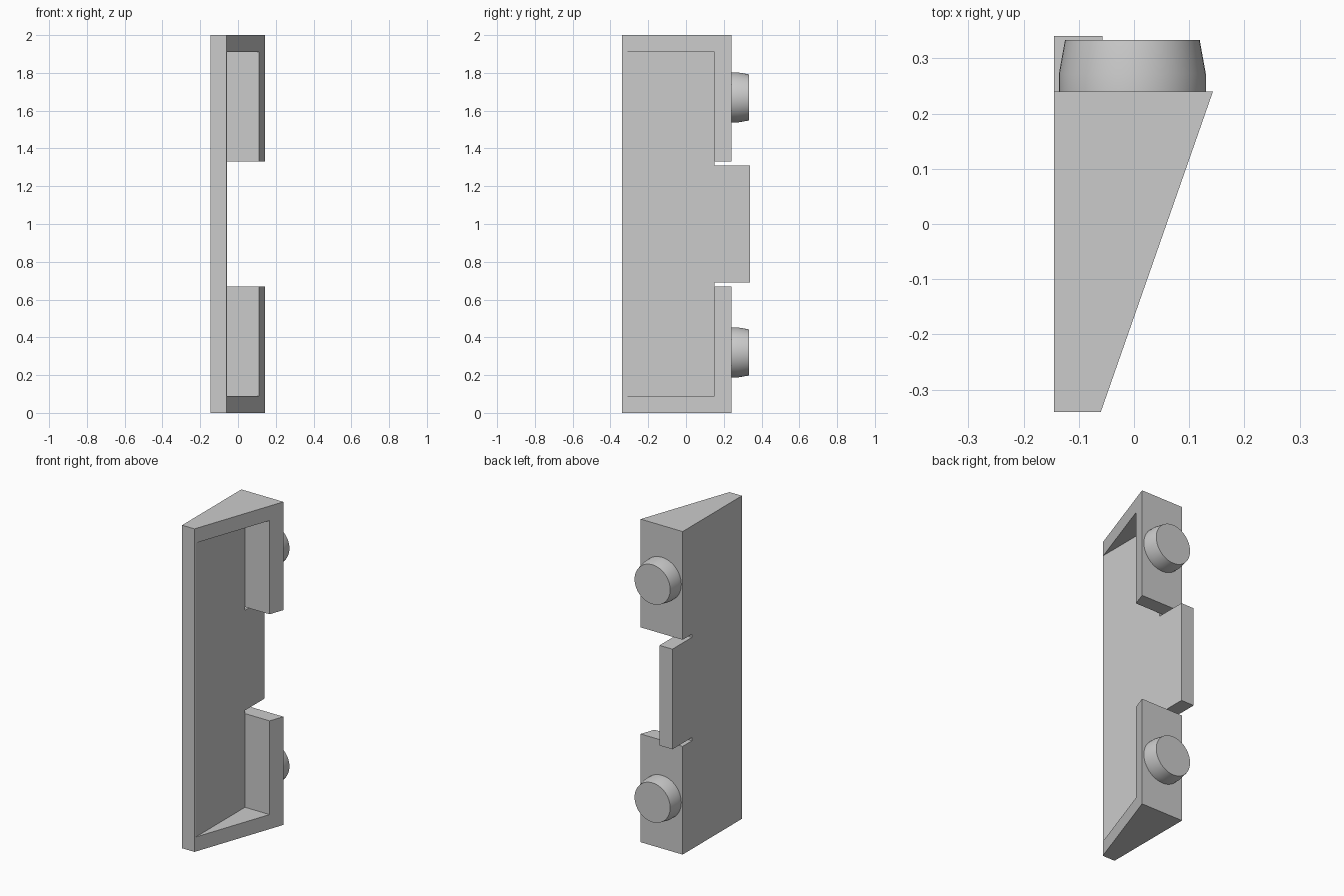
import bpy, bmesh, math
from mathutils import Matrix

cube = bpy.data.objects.get("Cube")
if cube:
    bpy.data.objects.remove(cube, do_unlink=True)

grey = bpy.data.materials.new("plain grey")
grey.use_nodes = True
colour = (0.6, 0.6, 0.6, 1)
grey.diffuse_color = colour
grey.node_tree.nodes["Principled BSDF"].inputs["Base Color"].default_value = colour

H = 2.0
LEFT, INNER, SLOPE = -0.145, -0.057, 0.143     # plate sides and widest point
FRONT, WALL, BACK, TAB = -0.34, 0.15, 0.24, 0.34


def finish(name, bm):
    bmesh.ops.recalc_face_normals(bm, faces=bm.faces)
    mesh = bpy.data.meshes.new(name)
    bm.to_mesh(mesh)
    bm.free()
    mesh.materials.append(grey)
    ob = bpy.data.objects.new(name, mesh)
    bpy.context.collection.objects.link(ob)
    return ob


def prism(name, plan, z0, z1):
    bm = bmesh.new()
    face = bm.faces.new([bm.verts.new((x, y, z0)) for x, y in plan])
    top = bmesh.ops.extrude_face_region(bm, geom=[face])["geom"]
    verts = [v for v in top if isinstance(v, bmesh.types.BMVert)]
    bmesh.ops.translate(bm, verts=verts, vec=(0, 0, z1 - z0))
    return finish(name, bm)


def cut(target, x0, y0, z0, z1):
    """Remove everything beyond x0 or y0 between two heights."""
    far = 1 if y0 != FRONT - 0.1 else WALL
    plan = [(x0, y0), (1, y0), (1, far), (x0, far)]
    cutter = prism("cutter", plan, z0, z1)
    cutter.hide_render = True
    mod = target.modifiers.new("cut", "BOOLEAN")
    mod.operation, mod.solver, mod.object = "DIFFERENCE", "EXACT", cutter
    bpy.context.view_layer.objects.active = target
    bpy.ops.object.modifier_apply(modifier=mod.name)
    bpy.data.objects.remove(cutter, do_unlink=True)


# Wedge body with the rear tab in its plan
body = prism("wedge_body", [(LEFT, FRONT), (-0.06, FRONT), (SLOPE, BACK),
                            (INNER, BACK), (INNER, TAB), (LEFT, TAB)], 0, H)

# Open cavity and the gap between the two back walls
cut(body, INNER, FRONT - 0.1, 0.09, H - 0.09)
cut(body, INNER, WALL - 0.05, 0.67, H - 0.67)

# Trim the tab to the middle, with a narrow slit at each end
for y, lo, hi in ((BACK, -0.1, 0.68), (WALL, 0.67, 0.69)):
    cut(body, -1, y, lo, hi)
    cut(body, -1, y, H - hi, H - lo)


# Round pegs with tapered tips on the back walls
def peg(name, z):
    bm = bmesh.new()
    rings = []
    n = 48
    for y, r in ((BACK, 0.133), (0.272, 0.133), (0.333, 0.122)):
        rings.append([bm.verts.new((-0.003 + r * math.cos(math.tau * i / n), y,
                                    z + r * math.sin(math.tau * i / n)))
                      for i in range(n)])
    for a, b in zip(rings, rings[1:]):
        for i in range(n):
            j = (i + 1) % n
            bm.faces.new((a[i], a[j], b[j], b[i]))
    bm.faces.new(rings[0])
    bm.faces.new(rings[-1])
    ob = finish(name, bm)
    bpy.ops.object.select_all(action="DESELECT")
    ob.select_set(True)
    bpy.context.view_layer.objects.active = ob
    bpy.ops.object.shade_smooth_by_angle(angle=math.radians(30))


peg("lower_peg", 0.32)
peg("upper_peg", H - 0.33)
